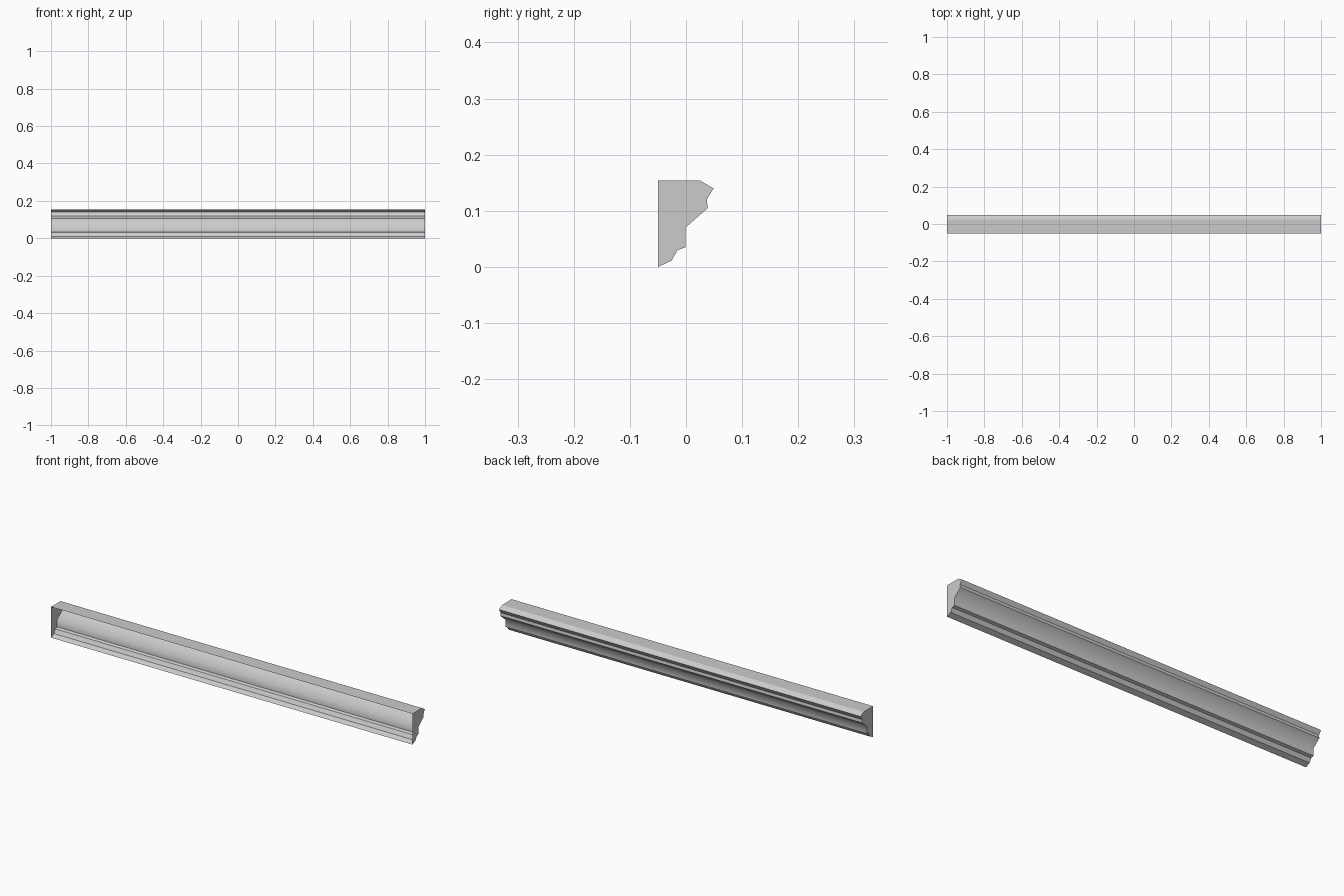
import bpy, bmesh

cube = bpy.data.objects.get("Cube")
if cube:
    bpy.data.objects.remove(cube, do_unlink=True)

# Plain grey finish
grey = bpy.data.materials.new("plain grey")
grey.use_nodes = True
colour = (0.6, 0.6, 0.6, 1)
grey.diffuse_color = colour
grey.node_tree.nodes["Principled BSDF"].inputs["Base Color"].default_value = colour

# Moulding cross-section (y, z), from the lower wall edge up to the top wall edge
PROFILE = [(-0.05, 0), (-0.026, 0.011), (-0.015, 0.03), (-0.001, 0.035),
           (-0.001, 0.07), (0.039, 0.105), (0.037, 0.12), (0.049, 0.14),
           (0.025, 0.154), (-0.05, 0.154)]
COVE = 4          # profile point that is shaded smooth
HALF_LENGTH = 1

bm = bmesh.new()
right, left = [[bm.verts.new((x, y, z)) for y, z in PROFILE]
               for x in (-HALF_LENGTH, HALF_LENGTH)]

# Moulded strips; the wall side stays open
for i in range(len(PROFILE) - 1):
    bm.faces.new((right[i], right[i + 1], left[i + 1], left[i]))

# End caps
bm.faces.new(right[::-1])
bm.faces.new(left)

# Crisp edges everywhere except along the cove
for face in bm.faces:
    face.smooth = True
for edge in bm.edges:
    edge.smooth = set(edge.verts) == {right[COVE], left[COVE]}

mesh = bpy.data.meshes.new("cornice_moulding")
bm.to_mesh(mesh)
bm.free()
mesh.materials.append(grey)
moulding = bpy.data.objects.new("cornice_moulding", mesh)
bpy.context.collection.objects.link(moulding)
